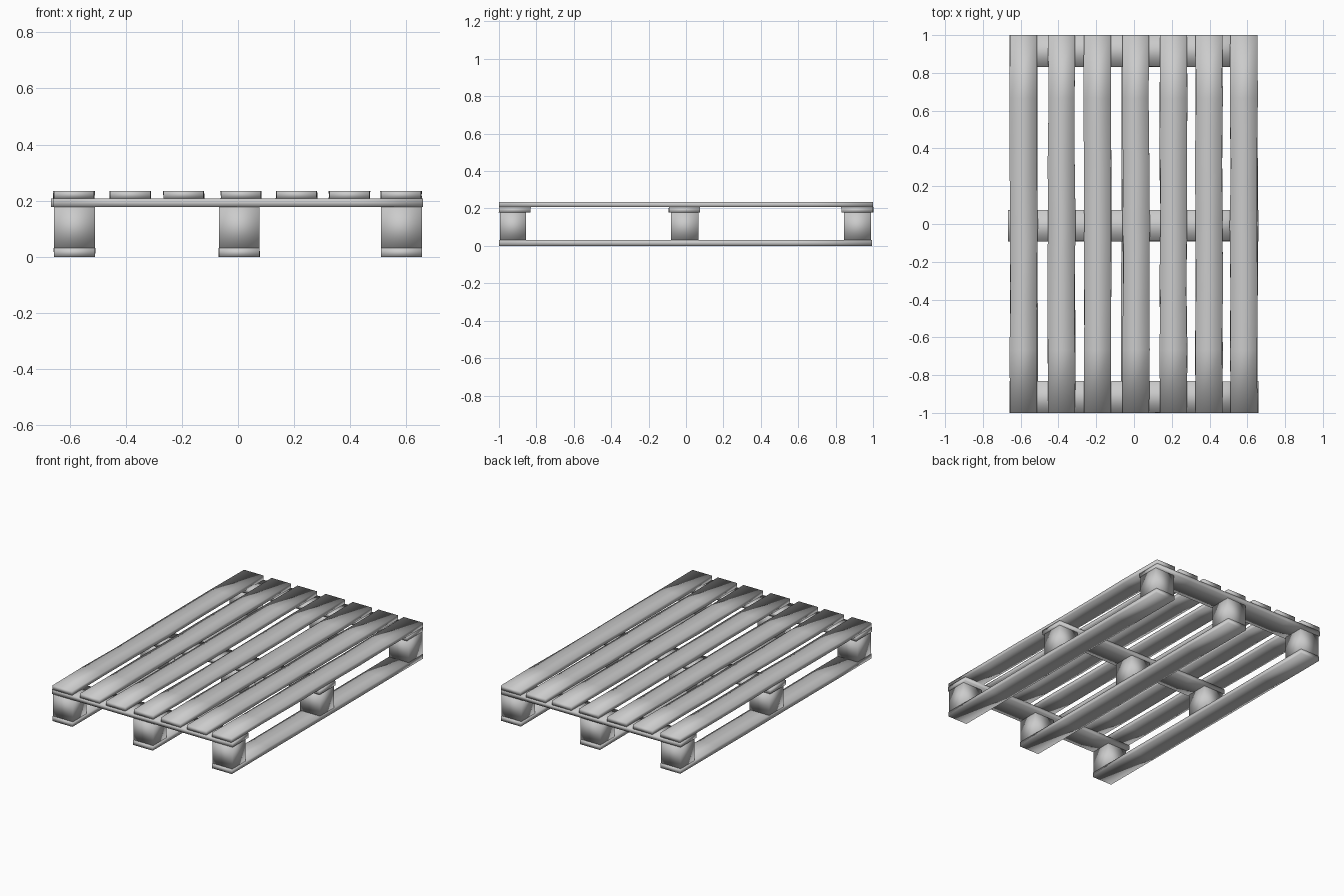
import bpy, bmesh, random

if "Cube" in bpy.data.objects:
    bpy.data.objects.remove(bpy.data.objects["Cube"])

random.seed(4)


def timber(name, x, y, z, axis=None, cuts=0, wear=0.0):
    """Box from (min, max) ranges; worn long edges get a slight wobble."""
    bm = bmesh.new()
    bmesh.ops.create_cube(bm, size=1)
    if axis is not None and cuts:
        long_edges = [e for e in bm.edges
                      if abs(e.verts[0].co[axis] - e.verts[1].co[axis]) > 0.5]
        bmesh.ops.subdivide_edges(bm, edges=long_edges, cuts=cuts, use_grid_fill=True)
    for v in bm.verts:
        inner = axis is not None and abs(v.co[axis]) < 0.49
        for i, (lo, hi) in enumerate((x, y, z)):
            v.co[i] = (lo + hi) / 2 + v.co[i] * (hi - lo)
        if inner:
            v.co[1 - axis] += random.uniform(-wear, wear)
    bmesh.ops.recalc_face_normals(bm, faces=bm.faces)
    for f in bm.faces:
        f.smooth = True
    mesh = bpy.data.meshes.new(name)
    bm.to_mesh(mesh)
    bm.free()
    ob = bpy.data.objects.new(name, mesh)
    bpy.context.collection.objects.link(ob)
    return ob


columns = [(-0.655, -0.51), (-0.068, 0.077), (0.51, 0.655)]
rows = [(-0.995, -0.855), (-0.08, 0.068), (0.845, 0.99)]

# Bottom skids and the spacer blocks standing on them
for i, x in enumerate(columns):
    timber(f"bottom_skid_{i + 1}", x, (-1, 0.995), (0.003, 0.031), 1, 4, 0.002)
    for j, y in enumerate(rows):
        timber(f"spacer_block_{i + 1}_{j + 1}", x, y, (0.031, 0.179))

# Cross boards
for i, (x, y) in enumerate([((-0.66, 0.66), (-1, -0.832)),
                            ((-0.667, 0.66), (-0.092, 0.074)),
                            ((-0.66, 0.652), (0.832, 1))]):
    timber(f"cross_board_{i + 1}", x, y, (0.178, 0.207), 0, 4, 0.002)

# Deck boards
deck = [(-0.656, -0.513), (-0.455, -0.312), (-0.265, -0.123), (-0.06, 0.08),
        (0.138, 0.28), (0.326, 0.468), (0.51, 0.653)]
for i, x in enumerate(deck):
    timber(f"deck_board_{i + 1}", x, (-1, 1), (0.207, 0.235), 1, 5, 0.004)

# Set the lowest point on the ground
for ob in bpy.context.collection.objects:
    ob.location.z = -0.003 if ob.name.startswith("none") else 0
for ob in bpy.context.collection.objects:
    if ob.name.startswith("bottom_skid"):
        for v in ob.data.vertices:
            if v.co.z < 0.01:
                v.co.z = 0.0
